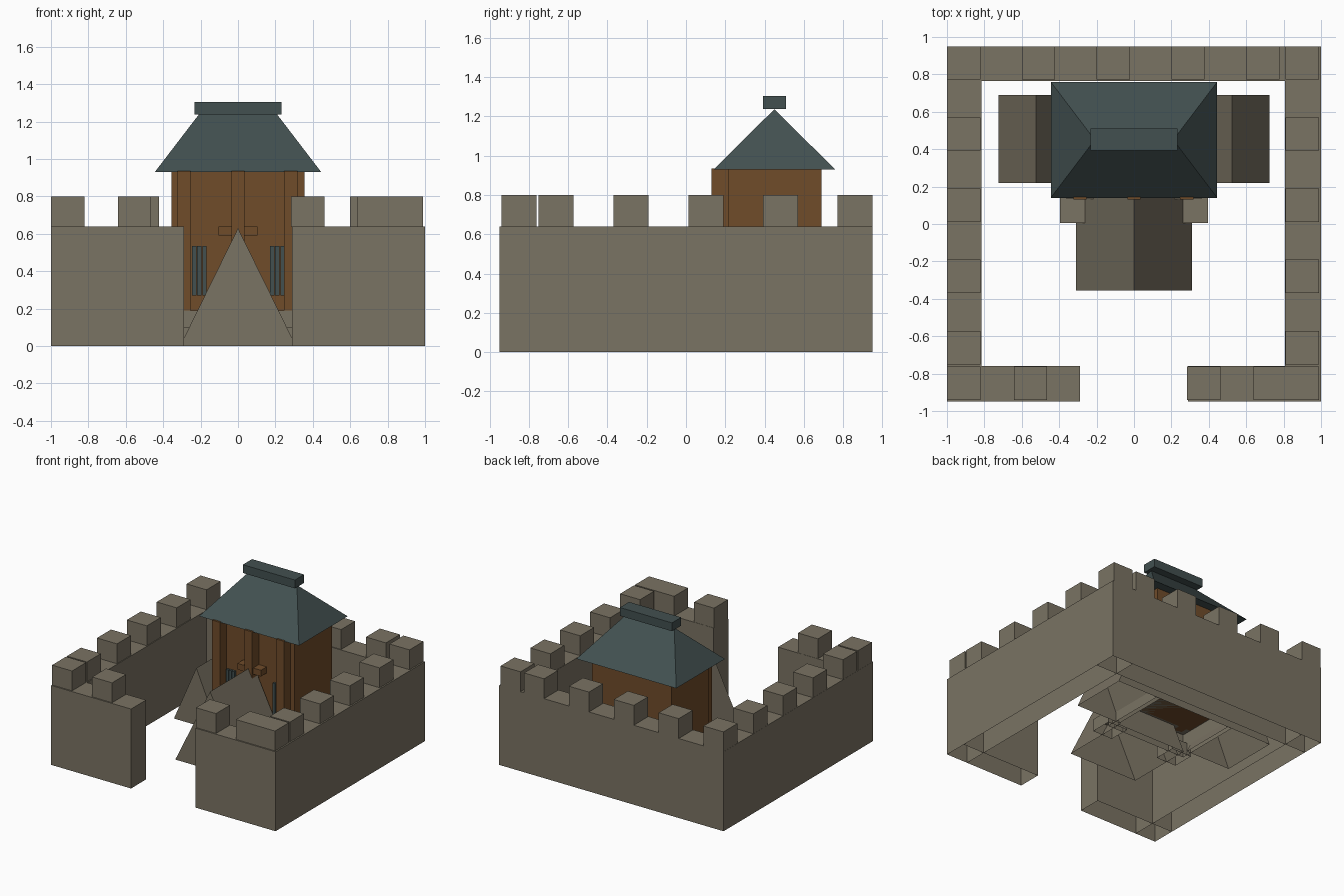
import bpy, bmesh

if "Cube" in bpy.data.objects:
    bpy.data.objects.remove(bpy.data.objects["Cube"])


def material(name, rgb):
    lin = [((c / 255 + 0.055) / 1.055) ** 2.4 for c in rgb]
    m = bpy.data.materials.new(name)
    m.diffuse_color = (*lin, 1)
    m.use_nodes = True
    m.node_tree.nodes["Principled BSDF"].inputs["Base Color"].default_value = m.diffuse_color
    return m


STONE = material("stone", (122, 115, 99))
WOOD = material("brown wood", (112, 76, 42))
SLATE = material("slate", (66, 80, 80))


def finish(name, bm, mat, open_bottom=False):
    bmesh.ops.recalc_face_normals(bm, faces=bm.faces)
    if open_bottom:
        low = [f for f in bm.faces if all(abs(v.co.z) < 1e-4 for v in f.verts)]
        bmesh.ops.delete(bm, geom=low, context='FACES')
    me = bpy.data.meshes.new(name)
    bm.to_mesh(me)
    bm.free()
    me.materials.append(mat)
    ob = bpy.data.objects.new(name, me)
    bpy.context.collection.objects.link(ob)
    return ob


def box(name, x, y, z, mat, open_bottom=False):
    bm = bmesh.new()
    bmesh.ops.create_cube(bm, size=1)
    for v in bm.verts:
        v.co = [r[0] if c < 0 else r[1] for c, r in zip(v.co, (x, y, z))]
    return finish(name, bm, mat, open_bottom)


def tent(name, cx, half, y, height):
    """Triangular prism with its ridge along y, open underneath."""
    bm = bmesh.new()
    vs = [bm.verts.new(p) for p in
          ((cx - half, y[0], 0), (cx + half, y[0], 0), (cx, y[0], height))]
    f = bm.faces.new(vs)
    ext = bmesh.ops.extrude_face_region(bm, geom=[f], use_keep_orig=True)
    bmesh.ops.translate(bm, vec=(0, y[1] - y[0], 0),
                        verts=[g for g in ext["geom"] if isinstance(g, bmesh.types.BMVert)])
    return finish(name, bm, STONE, True)


# Curtain walls, hollow underneath, with a gap for the gate
H = (0, 0.64)
box("left_wall", (-1, -0.815), (-0.95, 0.95), H, STONE, True)
box("right_wall", (0.808, 1), (-0.95, 0.95), H, STONE, True)
box("back_wall", (-1, 1), (0.765, 0.95), H, STONE, True)
box("front_wall_left", (-1, -0.288), (-0.95, -0.76), H, STONE, True)
box("front_wall_right", (0.288, 1), (-0.95, -0.76), H, STONE, True)

# Battlements, given by their low corner
M = 0.178
spots = [(x, 0.772) for x in (-0.999, -0.6, -0.2, 0.2, 0.6, 0.81)]
spots += [(x, y) for x in (-0.999, 0.81)
          for y in (0.392, 0.012, -0.368, -0.75, -0.94)]
spots += [(x, -0.94) for x in (-0.642, 0.284, 0.64)]
for x, y in spots:
    box("merlon", (x, x + M), (y, y + M), (0.64, 0.8), STONE)

# Stone ramps around the keep
tent("front_ramp", 0, 0.31, (-0.355, 0.2), 0.63)
for s in (-1, 1):
    tent("side_ramp", s * 0.525, 0.2, (0.22, 0.69), 0.46)

# Keep: stone base with footings, wooden hall
box("keep_base", (-0.36, 0.36), (0.135, 0.69), (0, 0.19), STONE, True)
for x in (-0.395, 0.218):
    box("footing", (x, x + M), (0.005, 0.18), (0, 0.1), STONE, True)
box("hall", (-0.355, 0.355), (0.215, 0.69), (0.19, 0.935), WOOD)

# Front posts and cross beam
for x in (-0.288, 0, 0.282):
    box("post", (x - 0.035, x + 0.035), (0.13, 0.215), (0.19, 0.935), WOOD)
box("cross_beam", (-0.105, 0.105), (0.142, 0.215), (0.59, 0.64), WOOD)

# Barred windows
for cx in (-0.207, 0.21):
    for k in (-1, 0, 1):
        x = cx + k * 0.027
        box("window_bar", (x - 0.011, x + 0.011), (0.195, 0.216), (0.27, 0.535), SLATE)

# Hipped roof and ridge cap
bm = bmesh.new()
a = [bm.verts.new((x, y, 0.93)) for x, y in
     ((-0.445, 0.14), (0.445, 0.14), (0.445, 0.76), (-0.445, 0.76))]
l, r = (bm.verts.new((x, 0.45, 1.237)) for x in (-0.21, 0.21))
for f in (a, (a[0], a[1], r, l), (a[2], a[3], l, r), (a[1], a[2], r), (a[3], a[0], l)):
    bm.faces.new(f)
finish("roof", bm, SLATE)
box("ridge_cap", (-0.232, 0.232), (0.393, 0.51), (1.238, 1.305), SLATE)
